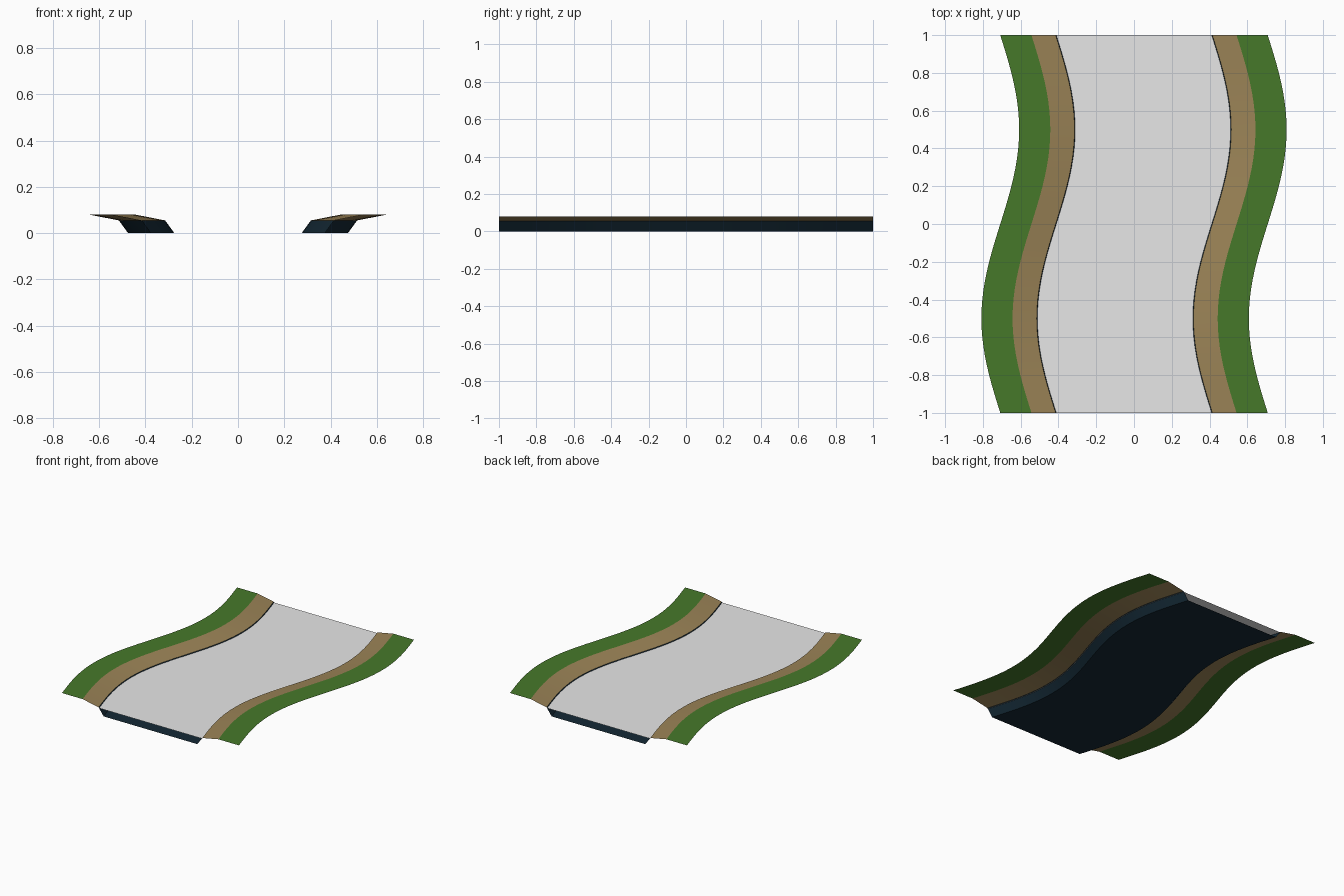
import bpy
import math

if "Cube" in bpy.data.objects:
    bpy.data.objects.remove(bpy.data.objects["Cube"])

SEGMENTS = 40   # steps along the winding course
SWAY = 0.1      # sideways swing of the course


def material(name, rgb):
    m = bpy.data.materials.new(name)
    m.diffuse_color = (*rgb, 1.0)
    m.use_nodes = True
    m.node_tree.nodes["Principled BSDF"].inputs["Base Color"].default_value = m.diffuse_color
    return m


def winding_strip(name, profile, mat):
    """Sweep an (x, z) profile, listed left to right, along the S-shaped course."""
    n = len(profile)
    verts, faces = [], []
    for i in range(SEGMENTS + 1):
        y = -1 + 2 * i / SEGMENTS
        shift = SWAY * math.sin(math.pi * y)
        verts += [(x + shift, y, z) for x, z in profile]
    for i in range(SEGMENTS):
        for j in range(n - 1):
            a = i * n + j
            faces.append((a, a + 1, a + n + 1, a + n))
    mesh = bpy.data.meshes.new(name)
    mesh.from_pydata(verts, [], faces)
    mesh.materials.append(mat)
    obj = bpy.data.objects.new(name, mesh)
    bpy.context.collection.objects.link(obj)
    bpy.context.view_layer.objects.active = obj
    obj.select_set(True)
    bpy.ops.object.shade_smooth_by_angle(angle=math.radians(30))
    obj.select_set(False)
    return obj


grass = material("grass_green", (0.062, 0.19, 0.023))
sand = material("sand_brown", (0.33, 0.23, 0.095))
bed = material("deep_blue_bed", (0.007, 0.022, 0.036))
water = material("pale_water", (0.8, 0.8, 0.8))

# Grass verges and sandy banks on both sides
for side, s in (("left", -1), ("right", 1)):
    grass_profile = sorted([(s * 0.708, 0.08), (s * 0.543, 0.08)])
    sand_profile = sorted([(s * 0.543, 0.08), (s * 0.415, 0.055)])
    winding_strip(f"grass_verge_{side}", grass_profile, grass)
    winding_strip(f"sand_bank_{side}", sand_profile, sand)

# River bed: open trough with sloping walls
winding_strip("river_bed", [(-0.415, 0.055), (-0.375, 0.0),
                            (0.375, 0.0), (0.415, 0.055)], bed)

# Flat water sheet just below the lip of the banks
winding_strip("water_surface", [(-0.415, 0.05), (0.415, 0.05)], water)
